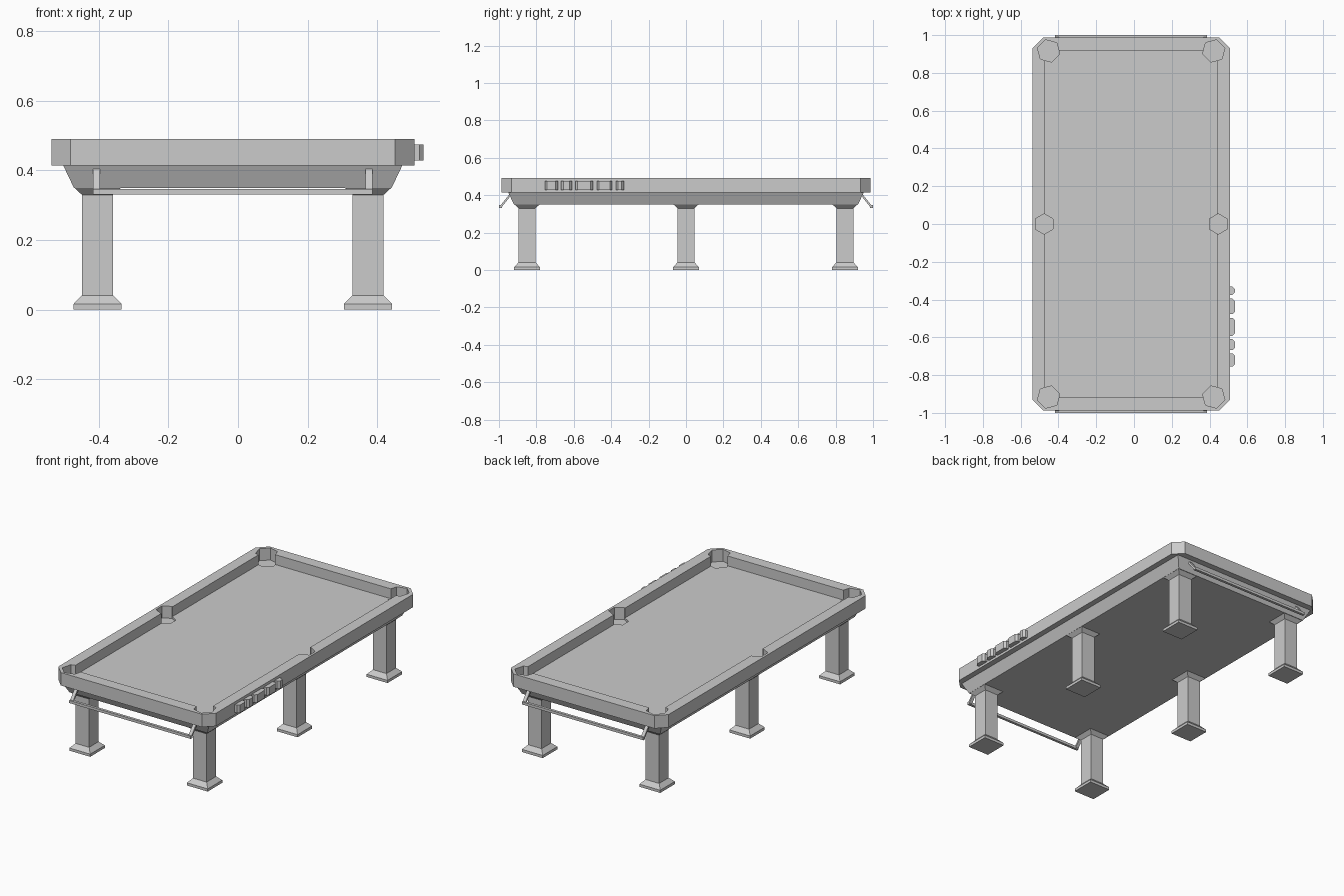
import bpy
import bmesh
from math import cos, sin, pi, radians

if "Cube" in bpy.data.objects:
    bpy.data.objects.remove(bpy.data.objects["Cube"])

CX = -0.015           # the table sits slightly off centre because of the score rack
GREY = (0.6, 0.6, 0.6, 1)
mat = bpy.data.materials.new("plain grey")
mat.use_nodes = True
mat.diffuse_color = GREY
mat.node_tree.nodes["Principled BSDF"].inputs["Base Color"].default_value = GREY


def loft(name, rings):
    """Closed solid through rings of equal point count."""
    bm = bmesh.new()
    loops = [[bm.verts.new(p) for p in ring] for ring in rings]
    n = len(loops[0])
    for a, b in zip(loops, loops[1:]):
        for i in range(n):
            j = (i + 1) % n
            bm.faces.new((a[i], a[j], b[j], b[i]))
    bm.faces.new(loops[0])
    bm.faces.new(loops[-1])
    bmesh.ops.recalc_face_normals(bm, faces=bm.faces)
    mesh = bpy.data.meshes.new(name)
    bm.to_mesh(mesh)
    bm.free()
    mesh.materials.append(mat)
    ob = bpy.data.objects.new(name, mesh)
    bpy.context.collection.objects.link(ob)
    return ob


def rect(x, y, hx, hy, z):
    return [(x + sx * hx, y + sy * hy, z)
            for sx, sy in ((-1, -1), (1, -1), (1, 1), (-1, 1))]


def octagon(hx, hy, c, z):
    pts = []
    for sx, sy in ((1, 1), (-1, 1), (-1, -1), (1, -1)):
        pair = [(CX + sx * hx, sy * (hy - c), z), (CX + sx * (hx - c), sy * hy, z)]
        pts += pair if sx * sy > 0 else pair[::-1]
    return pts


def cut(target, cutter):
    mod = target.modifiers.new("cut", "BOOLEAN")
    mod.operation = "DIFFERENCE"
    mod.solver = "EXACT"
    mod.object = cutter
    bpy.context.view_layer.objects.active = target
    bpy.ops.object.modifier_apply(modifier=mod.name)
    bpy.data.objects.remove(cutter)


# Table top: chamfered slab with a sunken bed and six pockets
top = loft("table_top", [octagon(0.522, 0.987, 0.055, z) for z in (0.414, 0.491)])
cut(top, loft("bed_cutter", [rect(CX, 0, 0.455, 0.919, z) for z in (0.432, 0.6)]))


def pocket(x, y, r, turn):
    ring = [(CX + x + r * cos(turn + k * pi / 3), y + r * sin(turn + k * pi / 3))
            for k in range(6)]
    cut(top, loft("pocket_cutter", [[(px, py, z) for px, py in ring] for z in (0.419, 0.6)]))


for sx in (-1, 1):
    pocket(sx * 0.461, 0, 0.054, radians(30))
    for sy in (-1, 1):
        pocket(sx * 0.437, sy * 0.916, 0.061, sx * sy * radians(15))

# Sloped apron below the top
loft("apron", [rect(CX, 0, 0.457, 0.92, 0.35), rect(CX, 0, 0.488, 0.95, 0.415)])

# Six legs with flared foot and head
LEG = ((0, 0.069), (0.016, 0.069), (0.041, 0.045), (0.33, 0.045), (0.352, 0.069))
for side, sx in (("right", -1), ("left", 1)):
    for place, y in (("front", -0.85), ("middle", 0), ("back", 0.85)):
        loft(f"{place}_{side}_leg", [rect(CX + sx * 0.389, y, h, h, z) for z, h in LEG])

# Rail held by two slanted brackets at each end
for place, sy in (("front", -1), ("back", 1)):
    loft(f"{place}_rail", [rect(CX, sy * 0.992, 0.402, 0.008, z) for z in (0.331, 0.347)])
    for side, sx in (("right", -1), ("left", 1)):
        loft(f"{place}_{side}_bracket",
             [rect(CX + sx * 0.392, sy * y, 0.01, 0.007, z)
              for y, z in ((0.991, 0.338), (0.938, 0.404))])

# Score rack: bevelled blocks along the left side
BLOCKS = ((-0.755, -0.685), (-0.667, -0.61), (-0.592, -0.498),
          (-0.477, -0.395), (-0.375, -0.332))
for a, b in BLOCKS:
    ring = [(0.5, a), (0.522, a), (0.534, a + 0.012),
            (0.534, b - 0.012), (0.522, b), (0.5, b)]
    loft("score_block", [[(x, y, z) for x, y in ring] for z in (0.428, 0.475)])
